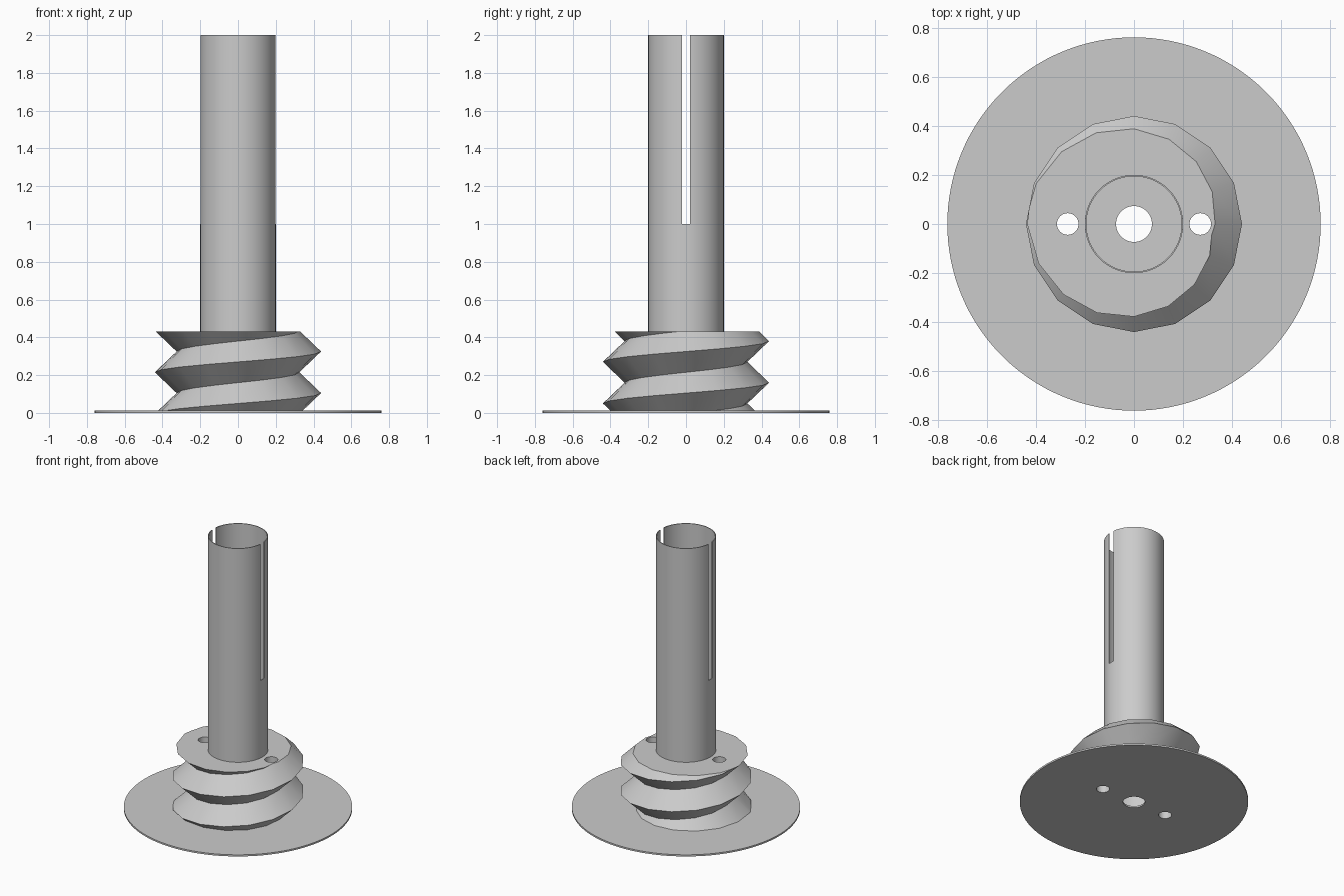
import bpy
import bmesh
from math import cos, sin, pi, radians

cube = bpy.data.objects.get("Cube")
if cube:
    bpy.data.objects.remove(cube, do_unlink=True)

FLANGE_TOP, SCREW_TOP, TUBE_TOP = 0.012, 0.43, 2.0
TUBE_OUTER, TUBE_INNER = 0.2, 0.194
CREST, ROOT, PITCH, SIDES = 0.44, 0.325, 0.22, 16

grey = bpy.data.materials.new("light_grey")
grey.use_nodes = True
colour = (0.6, 0.6, 0.6, 1)
grey.diffuse_color = colour
grey.node_tree.nodes["Principled BSDF"].inputs["Base Color"].default_value = colour


def add_object(name, bm):
    bmesh.ops.recalc_face_normals(bm, faces=bm.faces)
    mesh = bpy.data.meshes.new(name)
    bm.to_mesh(mesh)
    bm.free()
    mesh.materials.append(grey)
    obj = bpy.data.objects.new(name, mesh)
    bpy.context.collection.objects.link(obj)
    return obj


def cylinder(name, radius, bottom, top, x=0, sides=96):
    bm = bmesh.new()
    bmesh.ops.create_cone(bm, cap_ends=True, segments=sides, radius1=radius,
                          radius2=radius, depth=top - bottom)
    bmesh.ops.translate(bm, verts=bm.verts, vec=(x, 0, (top + bottom) / 2))
    return add_object(name, bm)


def box(name, size, centre):
    bm = bmesh.new()
    bmesh.ops.create_cube(bm, size=1)
    bmesh.ops.scale(bm, verts=bm.verts, vec=size)
    bmesh.ops.translate(bm, verts=bm.verts, vec=centre)
    return add_object(name, bm)


def activate(obj):
    bpy.ops.object.select_all(action='DESELECT')
    obj.select_set(True)
    bpy.context.view_layer.objects.active = obj


def cut(obj, cutter):
    cutter.hide_render = True
    mod = obj.modifiers.new("cut", 'BOOLEAN')
    mod.operation, mod.solver, mod.object = 'DIFFERENCE', 'EXACT', cutter
    activate(obj)
    bpy.ops.object.modifier_apply(modifier=mod.name)
    bpy.data.objects.remove(cutter, do_unlink=True)


def screw_body():
    """Helical V thread, trimmed flat at both ends."""
    bm = bmesh.new()
    crest, root = [], []
    for i in range(-2 * SIDES, 4 * SIDES):
        a = 2 * pi * i / SIDES
        z = 0.105 + PITCH * i / SIDES
        crest.append(bm.verts.new((CREST * cos(a), CREST * sin(a), z)))
        root.append(bm.verts.new((ROOT * cos(a), ROOT * sin(a), z + PITCH / 2)))
    for i in range(len(crest) - SIDES - 1):
        j = i + SIDES
        bm.faces.new((crest[i], crest[i + 1], root[i + 1], root[i]))
        bm.faces.new((root[i], root[i + 1], crest[j + 1], crest[j]))
    for z, side in ((FLANGE_TOP, -1), (SCREW_TOP, 1)):
        res = bmesh.ops.bisect_plane(
            bm, geom=bm.verts[:] + bm.edges[:] + bm.faces[:],
            plane_co=(0, 0, z), plane_no=(0, 0, side), clear_outer=True)
        rim = [e for e in res["geom_cut"] if isinstance(e, bmesh.types.BMEdge)]
        bmesh.ops.edgeloop_fill(bm, edges=rim)
    return add_object("screw_thread", bm)


# Base flange with a central opening
flange = cylinder("base_flange", 0.76, 0, FLANGE_TOP, sides=128)
cut(flange, cylinder("cutter", 0.073, -0.1, 0.1, sides=48))

# Threaded body, bored out to the tube's inner width
screw = screw_body()
cut(screw, cylinder("cutter", TUBE_INNER, -0.1, 0.6))

# Two small holes through the body and flange
for part in (flange, screw):
    for x in (-0.27, 0.27):
        cut(part, cylinder("cutter", 0.044, -0.1, 0.6, x, 32))

# Thin tube with a slot on each side of its upper half
tube = cylinder("tube", TUBE_OUTER, SCREW_TOP, TUBE_TOP)
cut(tube, cylinder("cutter", TUBE_INNER, 0.3, 2.1))
cut(tube, box("cutter", (1, 0.045, 1.2), (0, 0, 1.6)))

for obj in (flange, screw, tube):
    activate(obj)
    bpy.ops.object.shade_smooth_by_angle(angle=radians(30))
